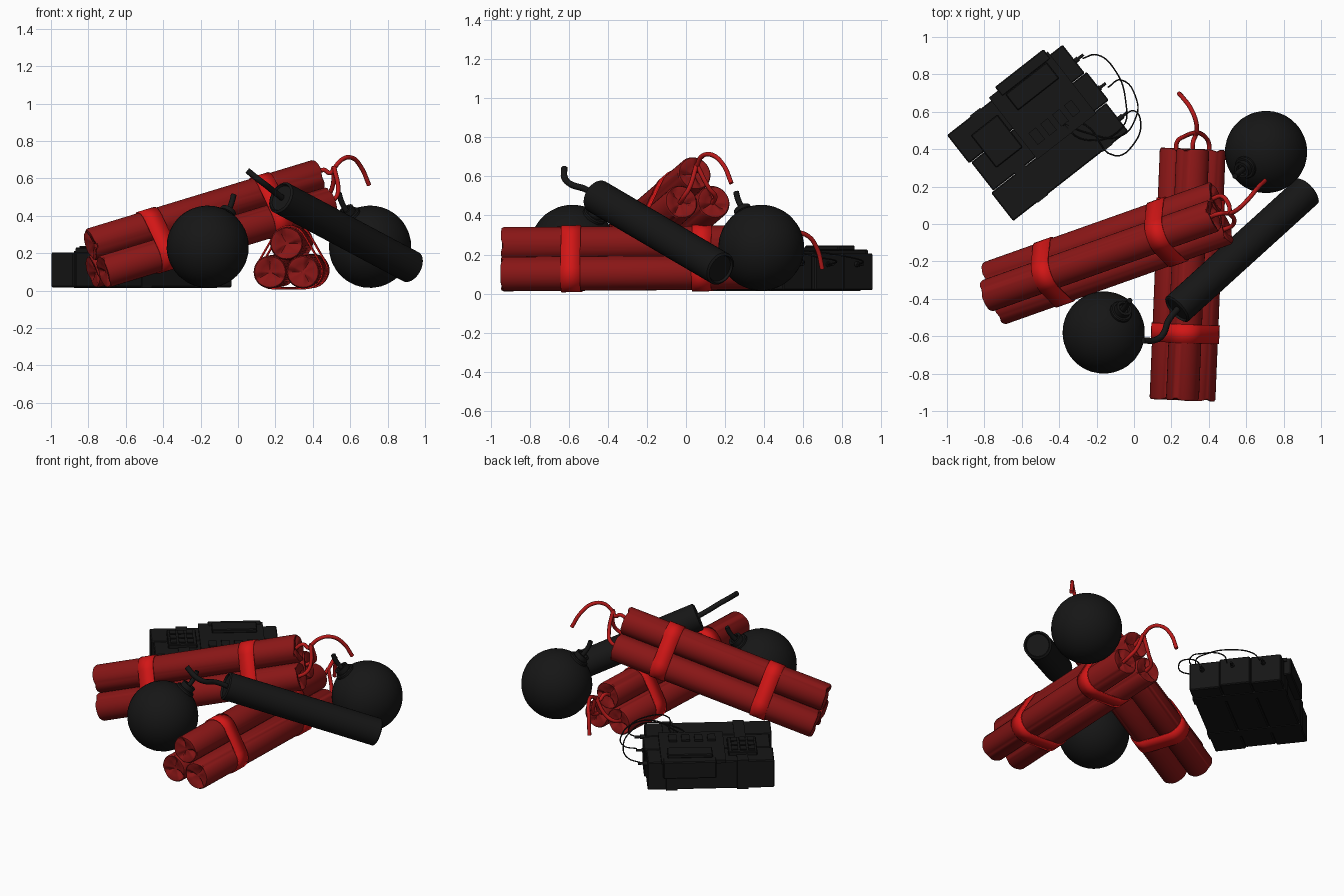
import bpy, bmesh, math
from mathutils import Vector, Matrix

if "Cube" in bpy.data.objects:
    bpy.data.objects.remove(bpy.data.objects["Cube"])

R, L = 0.088, 1.35          # stick radius and length
SQ3 = math.sqrt(3)


def material(name, rgb):
    m = bpy.data.materials.new(name)
    m.diffuse_color = (*rgb, 1)
    m.use_nodes = True
    m.node_tree.nodes["Principled BSDF"].inputs["Base Color"].default_value = m.diffuse_color
    return m


RED = material("stick_red", (0.25, 0.008, 0.008))
BRIGHT = material("band_red", (0.65, 0.008, 0.008))
CORD = material("cord_red", (0.48, 0.01, 0.01))
BLACK = material("black", (0.008, 0.008, 0.008))


def frame(origin, direction, up=(0, 0, 1)):
    """Matrix whose x axis runs along direction and z is close to up."""
    x = Vector(direction).normalized()
    y = Vector(up).cross(x).normalized()
    z = x.cross(y)
    m = Matrix((x, y, z)).transposed().to_4x4()
    m.translation = origin
    return m


def finish(name, bm, mat, matrix=Matrix(), smooth=True):
    bmesh.ops.recalc_face_normals(bm, faces=bm.faces)
    me = bpy.data.meshes.new(name)
    bm.to_mesh(me)
    bm.free()
    me.materials.append(mat)
    ob = bpy.data.objects.new(name, me)
    ob.matrix_world = matrix
    bpy.context.collection.objects.link(ob)
    if smooth:
        bpy.ops.object.select_all(action='DESELECT')
        ob.select_set(True)
        bpy.context.view_layer.objects.active = ob
        bpy.ops.object.shade_smooth_by_angle(angle=math.radians(40))
    return ob


def lathe(name, profile, mat, matrix, segs=24, offset=(0, 0), phase=0):
    """Revolve (along, radius, crease) points about the local x axis."""
    bm = bmesh.new()
    rings = []
    for t, r, crease in profile:
        ring = []
        for i in range(segs):
            a = 2 * math.pi * i / segs
            dent = crease * max(0, math.cos(3 * (a + phase))) ** 3
            ring.append(bm.verts.new((t + dent, offset[0] + r * math.cos(a),
                                      offset[1] + r * math.sin(a))))
        rings.append(ring)
    for a, b in zip(rings, rings[1:]):
        for i in range(segs):
            j = (i + 1) % segs
            bm.faces.new((a[i], a[j], b[j], b[i]))
    bm.faces.new(rings[0])
    bm.faces.new(rings[-1])
    return finish(name, bm, mat, matrix)


def cord(name, points, radius, mat, matrix=Matrix()):
    """Round cord passing smoothly through the points."""
    cu = bpy.data.curves.new(name, 'CURVE')
    cu.dimensions = '3D'
    cu.bevel_depth, cu.bevel_resolution, cu.resolution_u = radius, 2, 6
    cu.use_fill_caps = True
    sp = cu.splines.new('BEZIER')
    sp.bezier_points.add(len(points) - 1)
    for bp, p in zip(sp.bezier_points, points):
        bp.co = p
        bp.handle_left_type = bp.handle_right_type = 'AUTO'
    cu.materials.append(mat)
    ob = bpy.data.objects.new(name, cu)
    ob.matrix_world = matrix
    bpy.context.collection.objects.link(ob)
    return ob


def box(name, lo, hi, matrix, bevel=0.0):
    bm = bmesh.new()
    bmesh.ops.create_cube(bm, size=1)
    for v in bm.verts:
        v.co = [l + (c + 0.5) * (h - l) for l, h, c in zip(lo, hi, v.co)]
    if bevel:
        bmesh.ops.bevel(bm, geom=bm.edges[:], offset=bevel, segments=1, affect='EDGES')
    return finish(name, bm, BLACK, matrix, smooth=False)


# Bundles of three paper sticks with bands and joined cords
CENTRES = [(-R, 0), (R, 0), (0, R * SQ3)]
END = [(0.022, 0.012, 0), (0.012, 0.045, 0.022), (0.002, 0.072, 0.018),
       (0.003, 0.082, 0.008), (0.014, R, 0)]


def band(name, t, matrix, width=0.1):
    bm = bmesh.new()
    outline = []
    for (cy, cz), start in zip([CENTRES[1], CENTRES[2], CENTRES[0]], (-90, 30, 150)):
        for k in range(9):
            a = math.radians(start + 15 * k)
            outline.append((cy + (R + 0.007) * math.cos(a), cz + (R + 0.007) * math.sin(a)))
    a = [bm.verts.new((t - width / 2, *p)) for p in outline]
    b = [bm.verts.new((t + width / 2, *p)) for p in outline]
    for i in range(len(a)):
        j = (i + 1) % len(a)
        bm.faces.new((a[i], a[j], b[j], b[i]))
    ob = finish(name, bm, BRIGHT, matrix)
    mod = ob.modifiers.new("thickness", 'SOLIDIFY')
    mod.thickness = 0.008


def bundle(name, matrix):
    profile = END + [(L - t, r, -c) for t, r, c in reversed(END)]
    for i, c in enumerate(CENTRES):
        lathe(f"{name}_stick_{i}", profile, RED, matrix, 36, c, 0.5 * i)
        cord(f"{name}_short_cord_{i}",
             [(L - 0.03, *c), (L + 0.035, c[0] * 0.95, c[1] + 0.02),
              (L + 0.065, c[0] * 0.6 - 0.01, 0.6 * c[1] + 0.055),
              (L + 0.09, -0.02, 0.173)], 0.012, CORD, matrix)
    for i, t in enumerate((0.36, 1.03)):
        band(f"{name}_band_{i}", t, matrix)
    cord(f"{name}_long_cord",
         [(L + 0.08, -0.02, 0.16), (L + 0.15, -0.01, 0.198), (L + 0.215, 0.02, 0.188),
          (L + 0.265, 0.06, 0.12), (L + 0.29, 0.085, 0.015)], 0.012, CORD, matrix)


bundle("lower_bundle", frame((0.259, -0.945, 0.1), (0.041, 1, 0.007)))
bundle("leaning_bundle", frame((-0.753, -0.373, 0.098), (0.906, 0.321, 0.276)))

# Round bombs with collar and short fuse
for name, c, d in (("front_ball", (-0.162, -0.58, 0.235), (0.43, 0.51, 0.75)),
                   ("back_ball", (0.706, 0.385, 0.235), (-0.51, -0.38, 0.77))):
    m = frame(c, d)
    bm = bmesh.new()
    bmesh.ops.create_uvsphere(bm, u_segments=32, v_segments=20, radius=0.22)
    finish(name, bm, BLACK, m)
    lathe(name + "_collar", [(0.19, 0.062, 0), (0.222, 0.062, 0), (0.228, 0.056, 0),
                             (0.228, 0.045, 0), (0.258, 0.045, 0), (0.258, 0.03, 0),
                             (0.24, 0.028, 0)], BLACK, m)
    cord(name + "_fuse", [(0.23, 0, 0), (0.28, 0, 0.002), (0.32, 0.003, 0.008),
                          (0.355, 0.004, 0.02)], 0.015, BLACK, m)

# Pipe leaning across the pile
A, B = Vector((0.225, -0.46, 0.5)), Vector((0.93, 0.18, 0.125))
n = (B - A).length
lathe("pipe", [(0.012, 0.02, 0), (0.012, 0.07, 0), (0, 0.076, 0), (0.008, R, 0),
               (n - 0.008, R, 0), (n, 0.076, 0), (n - 0.012, 0.07, 0),
               (n - 0.012, 0.02, 0)], BLACK, frame(A, B - A), 32)
cord("pipe_fuse", [A + (B - A) * 0.03, (0.185, -0.515, 0.535), (0.155, -0.59, 0.56),
                   (0.115, -0.62, 0.59), (0.05, -0.623, 0.642)], 0.017, BLACK)

# Block pack: x runs along the blocks, -y runs across them
P = frame((-1.0, 0.475, 0), (0.788, 0.616, 0))
for i, shift in enumerate((0, 0.012, -0.008)):
    v = -0.194 * i
    box(f"block_{i}", (max(shift, -0.004), v - 0.192, 0.018), (0.785 + shift, v, 0.205), P, 0.006)
    # plug at the end of each block
    lathe(f"plug_{i}", [(0.77, 0.014, 0), (0.805, 0.014, 0), (0.805, 0.008, 0),
                        (0.84, 0.008, 0)], BLACK,
          P @ Matrix.Translation((0, v - 0.11, 0.15)), 12)

# Straps round the whole pack
for i, u in enumerate((0.16, 0.6)):
    box(f"strap_{i}", (u, -0.584, 0.014), (u + 0.07, 0.006, 0.211), P)

# Control unit, its side housing and small raised parts
box("side_housing", (0.36, -0.02, 0.11), (0.69, 0.045, 0.225), P, 0.006)
box("circuit_board", (0.3, -0.4, 0.2), (0.7, 0.02, 0.222), P)
box("display", (0.38, -0.13, 0.22), (0.66, -0.02, 0.246), P, 0.005)
box("keypad", (0.1, -0.3, 0.2), (0.28, -0.08, 0.23), P, 0.005)
for i in range(3):
    for j in range(3):
        box(f"key_{i}_{j}", (0.115 + 0.052 * i, -0.28 + 0.064 * j, 0.228),
            (0.155 + 0.052 * i, -0.23 + 0.064 * j, 0.238), P)
for i in range(4):
    box(f"chip_{i}", (0.35 + 0.08 * i, -0.34, 0.22), (0.4 + 0.08 * i, -0.26, 0.235), P)

# Thin loose wires from the plugs back to the board
WIRES = [[(-0.275, 0.885), (-0.2, 0.905), (-0.1, 0.82), (-0.045, 0.66), (-0.06, 0.52)],
         [(-0.14, 0.73), (-0.07, 0.77), (0.015, 0.66), (0.01, 0.57), (-0.07, 0.47)],
         [(-0.06, 0.575), (0.0, 0.605), (0.035, 0.55), (0.0, 0.43), (-0.1, 0.365)]]
for i, w in enumerate(WIRES):
    pts = [(x, y, z) for (x, y), z in zip(w, (0.15, 0.165, 0.19, 0.215, 0.225))]
    cord(f"wire_{i}", pts + [(-0.26, 0.45 + 0.04 * i, 0.215), (-0.4, 0.55, 0.222)], 0.004, BLACK)
